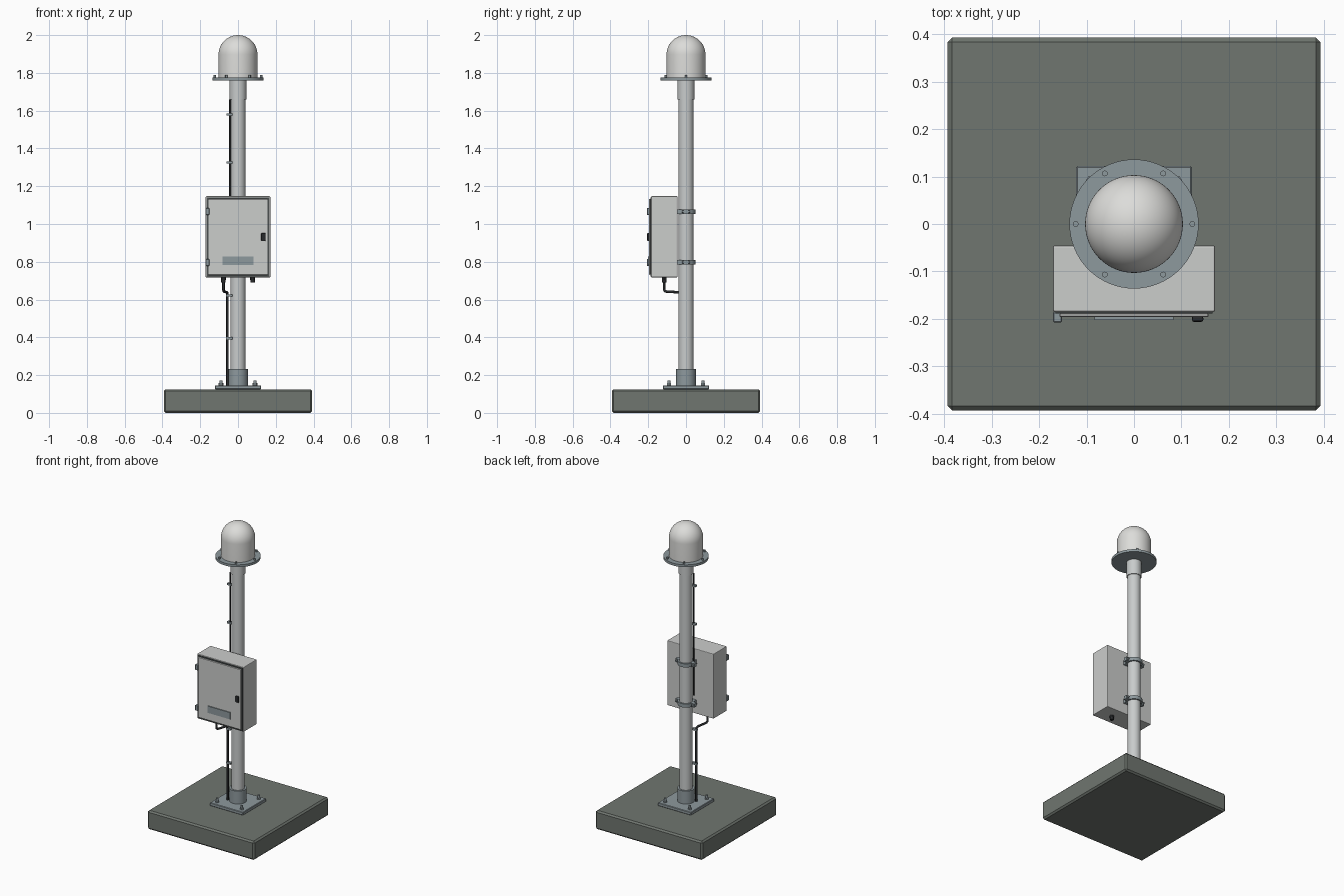
import bpy, bmesh, math
from mathutils import Vector

if "Cube" in bpy.data.objects:
    bpy.data.objects.remove(bpy.data.objects["Cube"])


def material(name, rgb):
    m = bpy.data.materials.new(name)
    m.diffuse_color = (*rgb, 1)
    m.use_nodes = True
    m.node_tree.nodes["Principled BSDF"].inputs["Base Color"].default_value = m.diffuse_color
    return m


CONCRETE = material("concrete", (0.16, 0.18, 0.16))
GALV = material("galvanised_steel", (0.27, 0.32, 0.34))
POLE = material("pole_grey", (0.58, 0.60, 0.60))
PAINT = material("cabinet_grey", (0.60, 0.61, 0.60))
DOME = material("dome_white", (0.72, 0.72, 0.70))
RUBBER = material("black_rubber", (0.022, 0.024, 0.026))
GASKET = material("gasket_grey", (0.07, 0.08, 0.08))


def finish(name, bm, mat, smooth=True, bevel=0, segs=1):
    bmesh.ops.recalc_face_normals(bm, faces=bm.faces)
    me = bpy.data.meshes.new(name)
    bm.to_mesh(me)
    bm.free()
    ob = bpy.data.objects.new(name, me)
    bpy.context.collection.objects.link(ob)
    me.materials.append(mat)
    if bevel:
        b = ob.modifiers.new("bevel", "BEVEL")
        b.width, b.segments = bevel, segs
    if smooth:
        bpy.ops.object.select_all(action="DESELECT")
        ob.select_set(True)
        bpy.context.view_layer.objects.active = ob
        bpy.ops.object.shade_smooth_by_angle(angle=math.radians(35))
    return ob


def box(name, lo, hi, mat, bevel=0, segs=1):
    bm = bmesh.new()
    bmesh.ops.create_cube(bm, size=1)
    for v in bm.verts:
        v.co = [(a + b) / 2 + c * (b - a) for a, b, c in zip(lo, hi, v.co)]
    return finish(name, bm, mat, False, bevel, segs)


def lathe(name, profile, mat, at=(0, 0), n=48):
    """Spin (radius, z) points round a vertical axis."""
    bm = bmesh.new()
    vs = [bm.verts.new((r, 0, z)) for r, z in profile]
    es = [bm.edges.new(p) for p in zip(vs, vs[1:])]
    bmesh.ops.spin(bm, geom=vs + es, cent=(0, 0, 0), axis=(0, 0, 1),
                   angle=2 * math.pi, steps=n)
    bmesh.ops.remove_doubles(bm, verts=bm.verts, dist=1e-5)
    bmesh.ops.translate(bm, verts=bm.verts, vec=(*at, 0))
    return finish(name, bm, mat)


def cyl(name, r, z0, z1, mat, at=(0, 0), n=48):
    return lathe(name, [(0, z0), (r, z0), (r, z1), (0, z1)], mat, at, n)


def cable(name, points, r, mat):
    cu = bpy.data.curves.new(name, "CURVE")
    cu.dimensions = "3D"
    cu.bevel_depth, cu.bevel_resolution, cu.use_fill_caps = r, 2, True
    # round every inner corner with a short quadratic arc
    pts = [Vector(p) for p in points]
    path = [pts[0]]
    for a, b, c in zip(pts, pts[1:], pts[2:]):
        p, q = b + (a - b).normalized() * 0.015, b + (c - b).normalized() * 0.015
        path += [p * (1 - t) ** 2 + b * 2 * t * (1 - t) + q * t * t
                 for t in (0, 0.25, 0.5, 0.75, 1)]
    path.append(pts[-1])
    sp = cu.splines.new("POLY")
    sp.points.add(len(path) - 1)
    for s, p in zip(sp.points, path):
        s.co = (*p, 1)
    cu.materials.append(mat)
    bpy.context.collection.objects.link(bpy.data.objects.new(name, cu))


# Foundation, base plate, socket and anchor bolts
box("foundation_slab", (-0.393, -0.393, 0), (0.393, 0.393, 0.125), CONCRETE, 0.01)
box("base_plate", (-0.122, -0.122, 0.125), (0.122, 0.122, 0.146), GALV, 0.003)
cyl("base_socket", 0.052, 0.146, 0.232, GALV)
for x in (-0.09, 0.09):
    for y in (-0.09, 0.09):
        cyl("anchor_stud", 0.008, 0.14, 0.172, GALV, (x, y), 12)
        cyl("anchor_nut", 0.012, 0.146, 0.157, GALV, (x, y), 6)

# Pole and top collar
cyl("pole", 0.04, 0.146, 1.765, POLE)
cyl("top_collar", 0.045, 1.66, 1.762, POLE)

# Antenna flange with bolts, and dome
cyl("antenna_flange", 0.136, 1.76, 1.776, GALV, n=64)
for i in range(6):
    a = i * math.pi / 3
    cyl("flange_bolt", 0.006, 1.77, 1.789, GALV,
        (0.123 * math.cos(a), 0.123 * math.sin(a)), 12)
R = 0.103
arc = [(R * math.cos(t), 2 - R + R * math.sin(t))
       for t in [i * math.pi / 32 for i in range(16)]]
lathe("antenna_dome", [(0, 1.776), (R, 1.776)] + arc + [(0, 2.0)], DOME, n=64)

# Cabinet with gasket, door, label plate, hinges and latch
box("cabinet_body", (-0.171, -0.185, 0.717), (0.171, -0.045, 1.147), PAINT, 0.004, 2)
box("door_gasket", (-0.165, -0.189, 0.723), (0.165, -0.183, 1.141), GASKET)
box("cabinet_door", (-0.157, -0.196, 0.731), (0.157, -0.188, 1.133), PAINT, 0.002)
box("label_plate", (-0.083, -0.202, 0.784), (0.083, -0.195, 0.829), GALV)
for z in (0.796, 1.066):
    box("hinge", (-0.171, -0.207, z - 0.018), (-0.152, -0.185, z + 0.018), GALV, 0.002)
box("door_latch", (0.122, -0.206, 0.91), (0.146, -0.194, 0.952), RUBBER, 0.004, 2)

# Clamps holding the cabinet to the pole
for z in (0.798, 1.065):
    lathe("pole_clamp", [(0.039, z - 0.012), (0.05, z - 0.012), (0.05, z + 0.012),
                         (0.039, z + 0.012), (0.039, z - 0.012)], GALV)
    box("clamp_bracket", (-0.045, -0.05, z - 0.012), (0.045, -0.025, z + 0.012), GALV)
    for s in (-1, 1):
        x0, x1 = sorted((s * 0.045, s * 0.07))
        box("clamp_ear", (x0, -0.012, z - 0.012), (x1, 0.012, z + 0.012), GALV)
        bm = bmesh.new()
        bmesh.ops.create_cone(bm, cap_ends=True, segments=12, radius1=0.006,
                              radius2=0.006, depth=0.044)
        for v in bm.verts:
            v.co = (s * 0.06 + v.co.x, v.co.z, z + v.co.y)
        finish("clamp_bolt", bm, GALV)

# Cable glands under the cabinet
for x in (-0.077, 0.077):
    cyl("cable_gland", 0.012, 0.69, 0.72, RUBBER, (x, -0.116), 12)
    cyl("gland_nut", 0.014, 0.703, 0.718, RUBBER, (x, -0.116), 6)

# Cables and their clips
cable("upper_cable", [(-0.042, -0.022, 0.85), (-0.042, -0.022, 1.66)], 0.0055, RUBBER)
cable("lower_cable", [(-0.077, -0.116, 0.7), (-0.077, -0.116, 0.643),
                      (-0.056, -0.028, 0.638), (-0.056, -0.028, 0.14)], 0.007, RUBBER)
for z in (1.325, 1.58):
    box("upper_cable_clip", (-0.061, -0.03, z - 0.006), (-0.03, -0.012, z + 0.006), GALV)
for z in (0.395, 0.622):
    box("lower_cable_clip", (-0.064, -0.037, z - 0.006), (-0.03, -0.018, z + 0.006), GALV)
